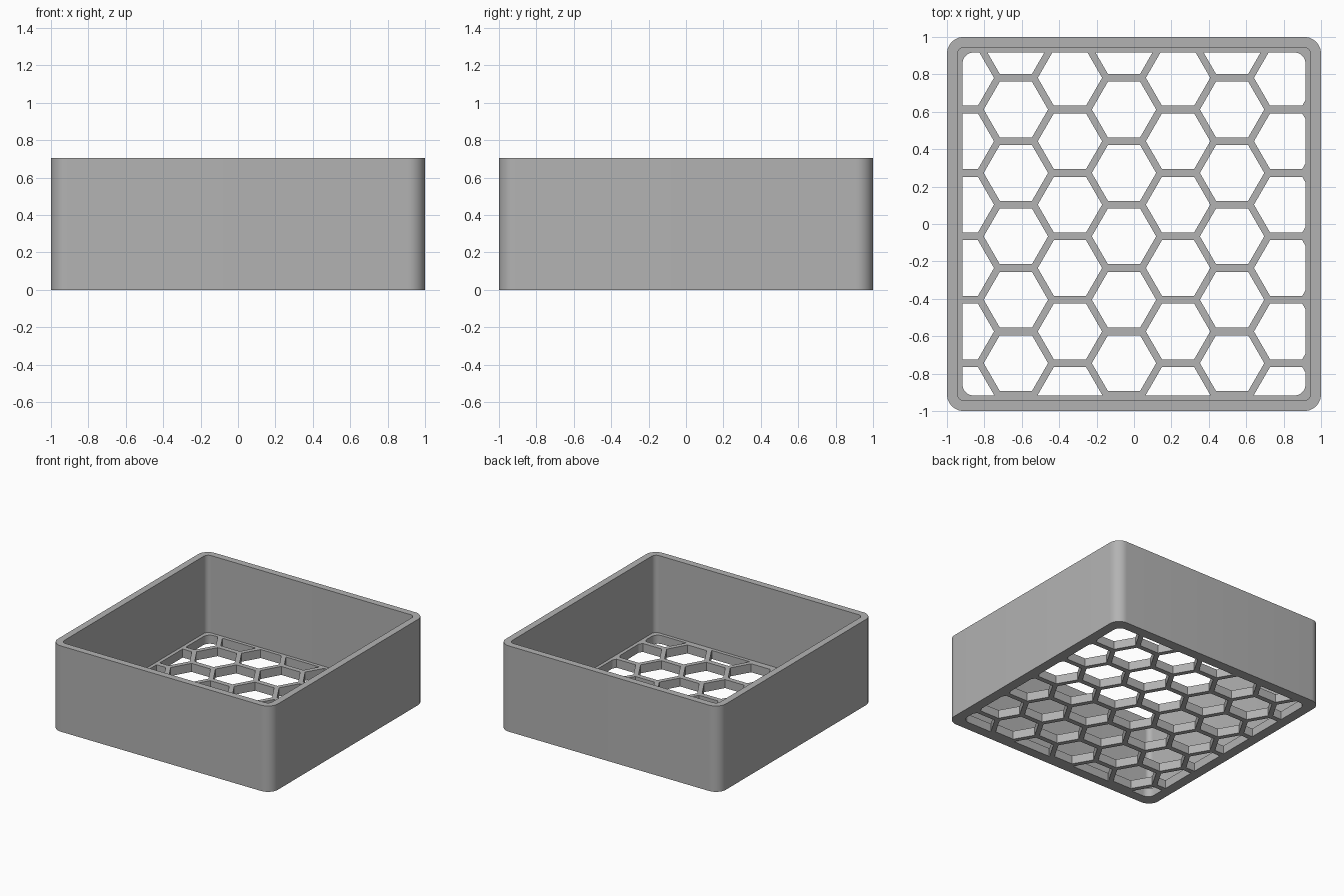
import bpy, bmesh, math

cube = bpy.data.objects.get("Cube")
if cube:
    bpy.data.objects.remove(cube, do_unlink=True)

HEIGHT, FLOOR = 0.705, 0.07
HEX_RADIUS = 0.172
COL_STEP, ROW_STEP = 0.289, 0.339

grey = bpy.data.materials.new("plain grey")
grey.use_nodes = True
colour = (0.45, 0.45, 0.45, 1)
grey.diffuse_color = colour
grey.node_tree.nodes["Principled BSDF"].inputs["Base Color"].default_value = colour


def rounded_square(half, radius, steps=10):
    """Outline of a square with rounded corners."""
    points = []
    for corner in range(4):
        mid = math.radians(45 + 90 * corner)
        cx = math.copysign(half - radius, math.cos(mid))
        cy = math.copysign(half - radius, math.sin(mid))
        for i in range(steps + 1):
            a = math.radians(90 * corner + 90 * i / steps)
            points.append((cx + radius * math.cos(a), cy + radius * math.sin(a)))
    return points


def hexagon(cx, cy):
    return [(cx + HEX_RADIUS * math.cos(math.radians(60 * i)),
             cy + HEX_RADIUS * math.sin(math.radians(60 * i))) for i in range(6)]


def prisms(name, outlines, z0, z1):
    """One object made of upright prisms, one for each outline."""
    bm = bmesh.new()
    for outline in outlines:
        low = [bm.verts.new((x, y, z0)) for x, y in outline]
        high = [bm.verts.new((x, y, z1)) for x, y in outline]
        bm.faces.new(low[::-1])
        bm.faces.new(high)
        n = len(low)
        for i in range(n):
            j = (i + 1) % n
            bm.faces.new((low[i], low[j], high[j], high[i]))
    mesh = bpy.data.meshes.new(name)
    bm.to_mesh(mesh)
    bm.free()
    mesh.materials.append(grey)
    obj = bpy.data.objects.new(name, mesh)
    bpy.context.collection.objects.link(obj)
    return obj


def combine(target, cutter, operation):
    """Apply a boolean and remove the cutter."""
    cutter.hide_render = True
    mod = target.modifiers.new("cut", 'BOOLEAN')
    mod.operation = operation
    mod.solver = 'EXACT'
    mod.object = cutter
    bpy.context.view_layer.objects.active = target
    bpy.ops.object.modifier_apply(modifier=mod.name)
    bpy.data.objects.remove(cutter, do_unlink=True)


# Open tray: rounded block with the inside hollowed out
tray = prisms("tray", [rounded_square(1.0, 0.09)], 0, HEIGHT)
cavity = prisms("cavity_cutter", [rounded_square(0.945, 0.04)], FLOOR, HEIGHT + 0.1)
combine(tray, cavity, 'DIFFERENCE')

# Honeycomb holes, staggered by column and clipped to the floor opening
cells = []
for col in range(-3, 4):
    x = -0.0535 + col * COL_STEP
    shift = 0.5 * ROW_STEP if col % 2 else 0
    for row in range(-3, 4):
        y = -0.066 + row * ROW_STEP + shift
        if abs(y) < 1.05:
            cells.append(hexagon(x, y))
holes = prisms("hole_cutter", cells, -0.05, FLOOR + 0.05)
opening = prisms("opening_cutter", [rounded_square(0.917, 0.06)], -0.1, FLOOR + 0.1)
combine(holes, opening, 'INTERSECT')
combine(tray, holes, 'DIFFERENCE')

# Smooth corners, sharp edges
bpy.ops.object.select_all(action='DESELECT')
tray.select_set(True)
bpy.context.view_layer.objects.active = tray
bpy.ops.object.shade_smooth_by_angle(angle=math.radians(30))
